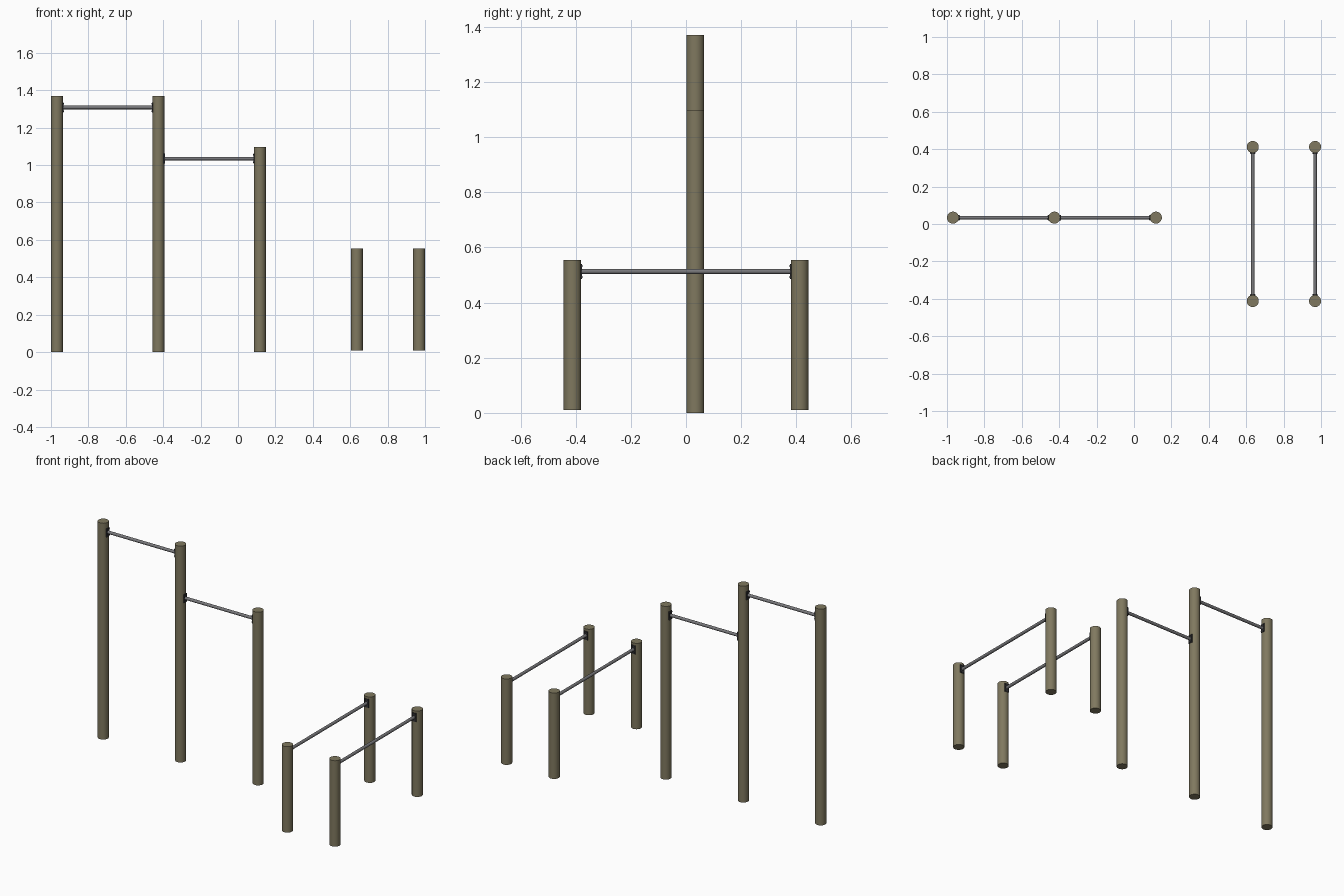
import bpy
import math
from mathutils import Vector

if "Cube" in bpy.data.objects:
    bpy.data.objects.remove(bpy.data.objects["Cube"])


def material(name, rgb):
    m = bpy.data.materials.new(name)
    m.diffuse_color = (*rgb, 1)
    m.use_nodes = True
    m.node_tree.nodes["Principled BSDF"].inputs["Base Color"].default_value = m.diffuse_color
    return m


WOOD = material("weathered wood", (0.215, 0.19, 0.115))
STEEL = material("grey steel", (0.19, 0.19, 0.20))
DARK = material("dark bracket", (0.03, 0.03, 0.033))
POST_R, BAR_R = 0.032, 0.0095


def rod(name, a, b, radius, mat, sides=32):
    """Smooth capped cylinder from a to b."""
    a, b = Vector(a), Vector(b)
    d = b - a
    bpy.ops.mesh.primitive_cylinder_add(vertices=sides, radius=radius, depth=d.length,
                                        location=(a + b) / 2)
    ob = bpy.context.object
    ob.rotation_euler = d.to_track_quat('Z', 'Y').to_euler()
    ob.name = name
    ob.data.materials.append(mat)
    bpy.ops.object.shade_smooth_by_angle(angle=math.radians(40))
    return ob


def bracket(name, centre, out):
    """Mounting plate with four bolts on the face of a post, facing along out."""
    c, out = Vector(centre), Vector(out)
    side = Vector((-out.y, out.x, 0))
    bpy.ops.mesh.primitive_cube_add(size=1, location=c + out * (POST_R - 0.001))
    plate = bpy.context.object
    plate.name = name + "_plate"
    plate.scale = (0.007, 0.028, 0.054)
    plate.rotation_euler.z = math.atan2(out.y, out.x)
    plate.data.materials.append(DARK)
    for i, (s, z) in enumerate([(-1, -1), (1, -1), (-1, 1), (1, 1)]):
        p = c + side * s * 0.009 + Vector((0, 0, z * 0.02))
        rod(f"{name}_bolt_{i + 1}", p + out * 0.031, p + out * 0.037, 0.0035, DARK, 10)


def bar(name, a, b):
    """Horizontal bar between two post axes, with a bracket at each end."""
    a, b = Vector(a), Vector(b)
    d = (b - a).normalized()
    rod(name, a + d * 0.028, b - d * 0.028, BAR_R, STEEL, 24)
    bracket(name + "_start", a, d)
    bracket(name + "_end", b, -d)


# Stepped pull-up posts and bars
Y = 0.034
XS = (-0.968, -0.426, 0.117)
for n, x, h in zip(("outer", "middle", "inner"), XS, (1.37, 1.37, 1.097)):
    rod(f"pull_up_post_{n}", (x, Y, 0), (x, Y, h), POST_R, WOOD)
bar("high_bar", (XS[0], Y, 1.308), (XS[1], Y, 1.308))
bar("middle_bar", (XS[1], Y, 1.035), (XS[2], Y, 1.035))

# Parallel dip bars on four short posts
for n, x in (("left", 0.635), ("right", 0.968)):
    for m, y in (("front", -0.412), ("back", 0.412)):
        rod(f"dip_post_{n}_{m}", (x, y, 0.01), (x, y, 0.554), POST_R, WOOD)
    bar(f"dip_bar_{n}", (x, -0.412, 0.513), (x, 0.412, 0.513))
